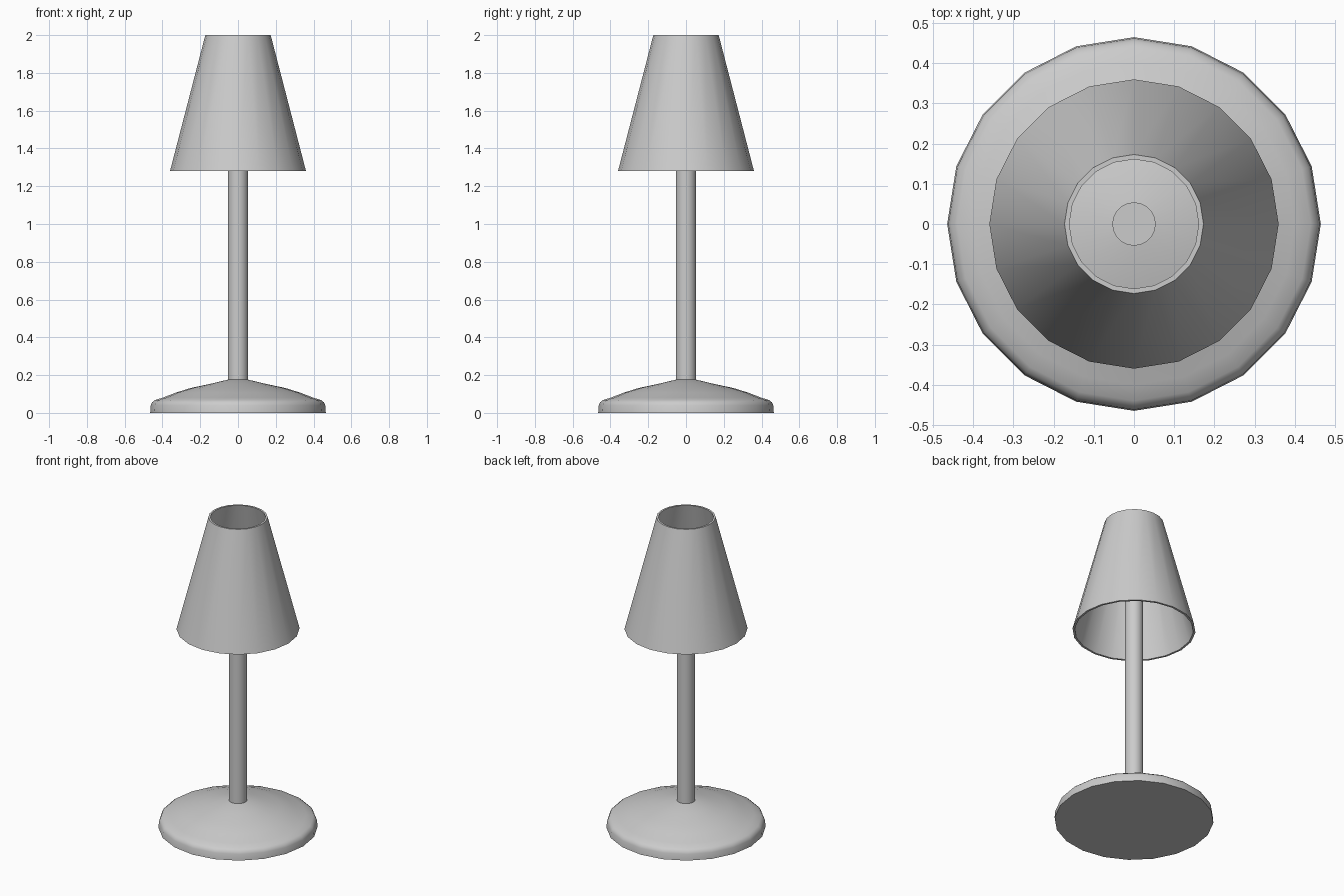
import bpy, bmesh
from math import pi, sin, cos, radians

if "Cube" in bpy.data.objects:
    bpy.data.objects.remove(bpy.data.objects["Cube"])

SIDES = 20


def lathe(name, profile, closed=False, angle=35):
    """Spin an (r, z) profile round z; open profiles get end caps."""
    bm = bmesh.new()
    rings = []
    for r, z in profile:
        rings.append([bm.verts.new((r * cos(2 * pi * i / SIDES), r * sin(2 * pi * i / SIDES), z))
                      for i in range(SIDES)])
    pairs = list(zip(rings, rings[1:]))
    if closed:
        pairs.append((rings[-1], rings[0]))
    else:
        bm.faces.new(rings[0])
        bm.faces.new(rings[-1])
    for a, b in pairs:
        for i in range(SIDES):
            j = (i + 1) % SIDES
            bm.faces.new((a[i], a[j], b[j], b[i]))
    bmesh.ops.recalc_face_normals(bm, faces=bm.faces)
    mesh = bpy.data.meshes.new(name)
    bm.to_mesh(mesh)
    bm.free()
    obj = bpy.data.objects.new(name, mesh)
    bpy.context.collection.objects.link(obj)
    bpy.ops.object.select_all(action='DESELECT')
    obj.select_set(True)
    bpy.context.view_layer.objects.active = obj
    bpy.ops.object.shade_smooth_by_angle(angle=radians(angle))
    return obj


# Weighted foot with rounded rim and gently sloping top
lathe("base", [(0.465, 0), (0.462, 0.04), (0.455, 0.056), (0.44, 0.068),
               (0.40, 0.08), (0.33, 0.107), (0.25, 0.132), (0.15, 0.153), (0.054, 0.176)])

# Upright, ending inside the shade
lathe("pole", [(0.054, 0.16), (0.054, 1.66)])

# Thin conical shade, open at both ends
lathe("lampshade", [(0.36, 1.28), (0.173, 2.0), (0.161, 2.0), (0.347, 1.28)], closed=True)
